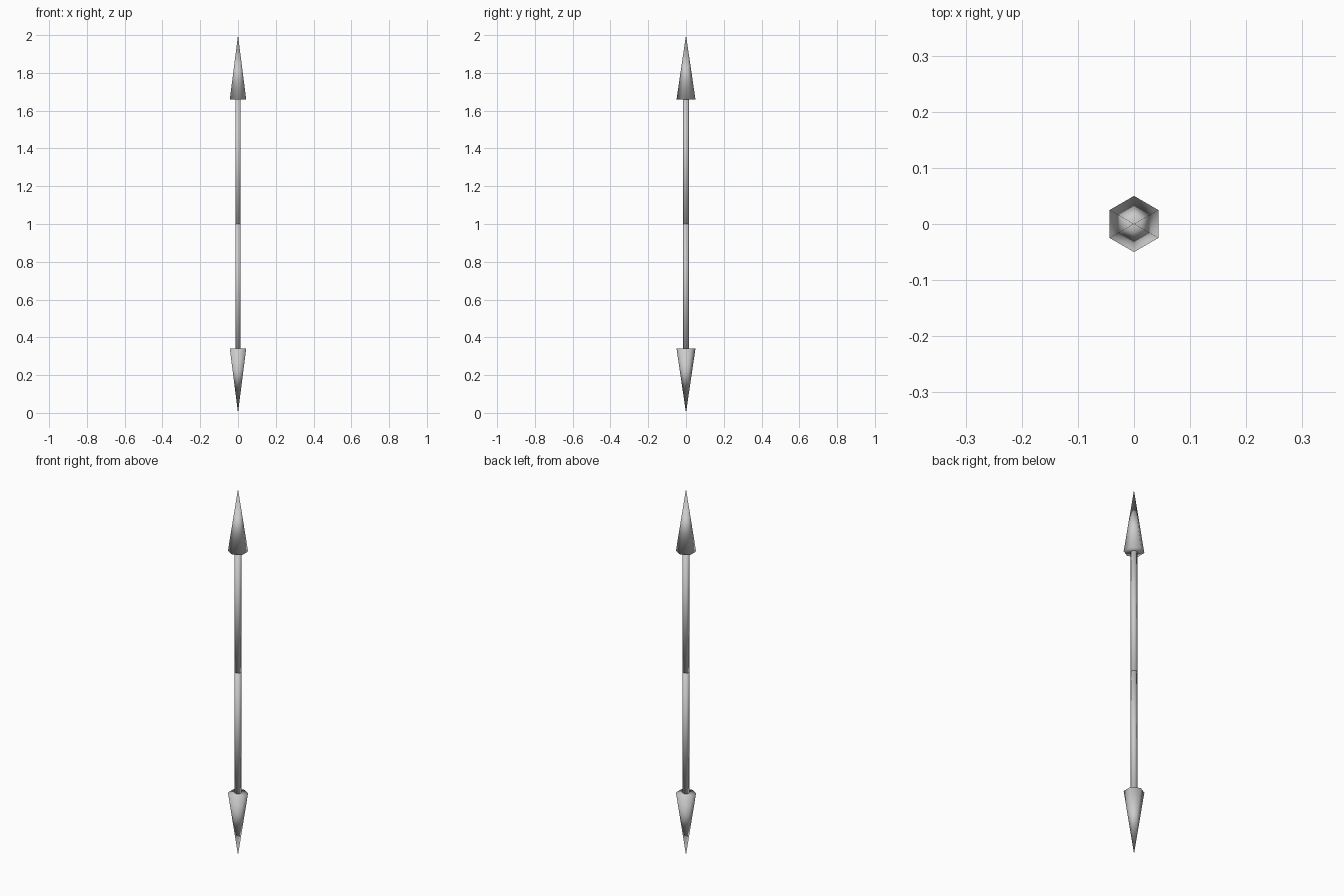
import bpy

if "Cube" in bpy.data.objects:
    bpy.data.objects.remove(bpy.data.objects["Cube"])

SIDES = 6
MID = 1.0          # the two arrows meet here
HEAD_BASE = 0.66   # distance of the head's base from the middle
TIP = 1.0
SHAFT_R = 0.0165
HEAD_R = 0.05


def finish(name):
    obj = bpy.context.object
    obj.name = name
    obj.data.name = name
    bpy.ops.object.shade_smooth()


# The same half arrow, pointing up and pointing down
for label, s in (("upper", 1), ("lower", -1)):
    # Six-sided shaft
    bpy.ops.mesh.primitive_cylinder_add(
        vertices=SIDES, radius=SHAFT_R, depth=HEAD_BASE,
        location=(0, 0, MID + s * HEAD_BASE / 2))
    finish(label + "_shaft")

    # Six-sided pointed head
    length = TIP - HEAD_BASE
    bpy.ops.mesh.primitive_cone_add(
        vertices=SIDES, radius1=HEAD_R if s > 0 else 0,
        radius2=0 if s > 0 else HEAD_R, depth=length,
        location=(0, 0, MID + s * (HEAD_BASE + length / 2)))
    finish(label + "_arrow_head")
